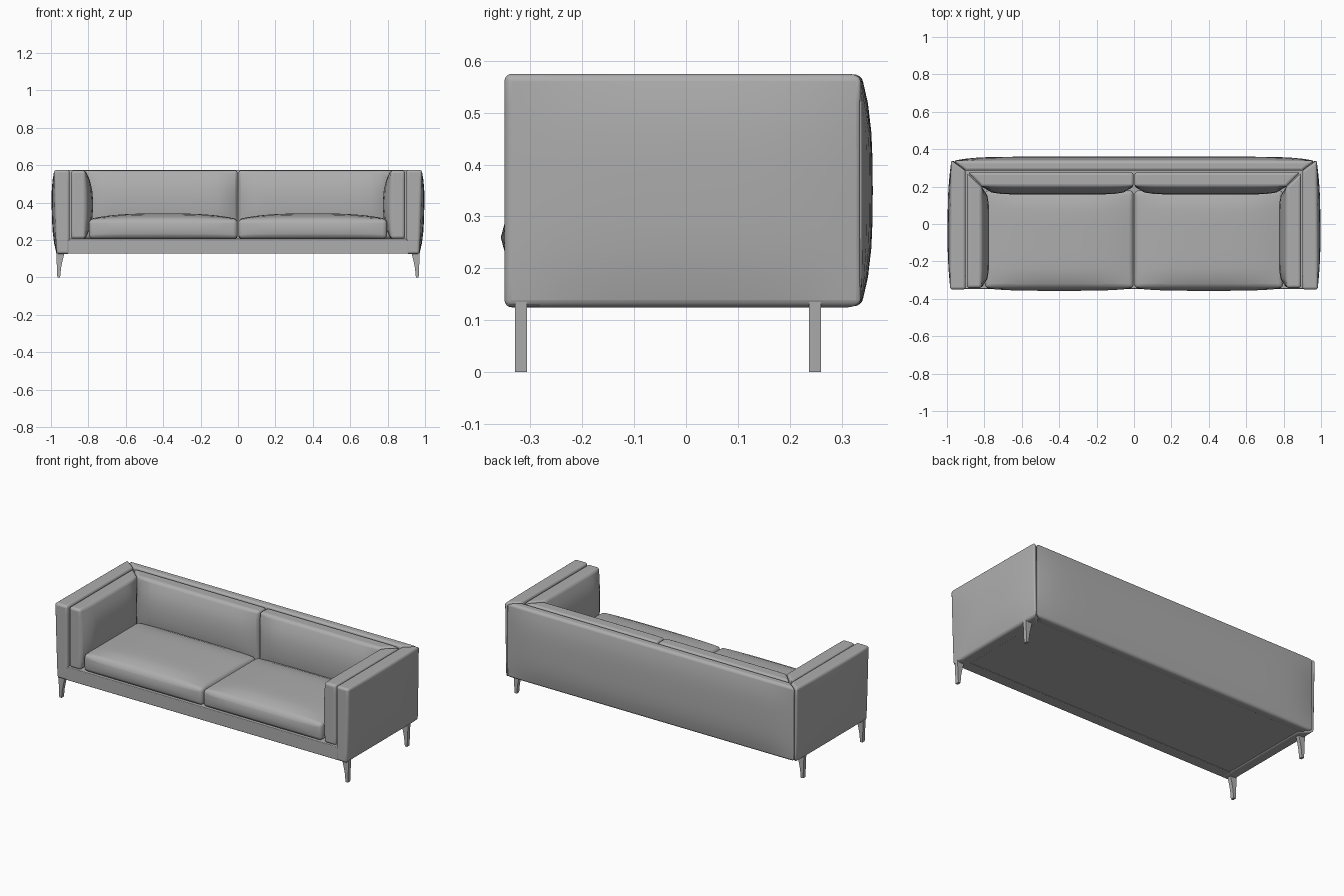
import bpy, bmesh, math
from mathutils import Vector

cube = bpy.data.objects.get("Cube")
if cube:
    bpy.data.objects.remove(cube, do_unlink=True)

fabric = bpy.data.materials.new("grey fabric")
fabric.use_nodes = True
GREY = (0.42, 0.42, 0.42, 1)
fabric.diffuse_color = GREY
fabric.node_tree.nodes["Principled BSDF"].inputs["Base Color"].default_value = GREY


def finish(name, bm, bevel):
    bmesh.ops.recalc_face_normals(bm, faces=bm.faces)
    mesh = bpy.data.meshes.new(name)
    bm.to_mesh(mesh)
    bm.free()
    mesh.materials.append(fabric)
    obj = bpy.data.objects.new(name, mesh)
    bpy.context.collection.objects.link(obj)
    if bevel:
        mod = obj.modifiers.new("soft_edges", "BEVEL")
        mod.width = bevel
        mod.segments = 4
        mod.limit_method = "ANGLE"
        mod.angle_limit = math.radians(40)
    bpy.ops.object.select_all(action="DESELECT")
    bpy.context.view_layer.objects.active = obj
    obj.select_set(True)
    bpy.ops.object.shade_smooth_by_angle(angle=math.radians(35))
    return obj


def padded(name, plan, z0, z1, top=None, bulges=(), bevel=0.012, side=1, step=0.055):
    """Box over a four-cornered plan (front-left, front-right, back-right, back-left).
    bulges: (axis, sign, amount, fullness of the two other axes)."""
    low = [Vector((x * side, y, z0)) for x, y in plan]
    high = [Vector((x * side, y, z1)) for x, y in (top or plan)]
    bm = bmesh.new()
    bmesh.ops.create_cube(bm, size=2)
    sizes = ((low[1] - low[0]).length, (low[2] - low[1]).length, z1 - z0)
    for axis, size in enumerate(sizes):
        n = max(1, round(size / step))
        normal = Vector([float(i == axis) for i in range(3)])
        for i in range(1, n):
            bmesh.ops.bisect_plane(bm, geom=bm.verts[:] + bm.edges[:] + bm.faces[:],
                                   plane_co=normal * (2 * i / n - 1), plane_no=normal)
    for v in bm.verts:
        c = v.co.copy()
        u, t, w = [(k + 1) / 2 for k in c]
        ring = [a.lerp(b, w) for a, b in zip(low, high)]
        p = ring[0].lerp(ring[1], u).lerp(ring[3].lerp(ring[2], u), t)
        for axis, sign, amount, powers in bulges:
            puff = amount * (1 + sign * c[axis]) / 2
            for other, power in zip([i for i in range(3) if i != axis], powers):
                puff *= 1 - abs(c[other]) ** power
            p[axis] += sign * puff * (side if axis == 0 else 1)
        v.co = p
    return finish(name, bm, bevel)


def rect(x0, x1, y0, y1):
    return [(x0, y0), (x1, y0), (x1, y1), (x0, y1)]


# Base and mitred front rail
padded("base", rect(-0.93, 0.93, -0.33, 0.31), 0.13, 0.205, bevel=0.004)
padded("front_rail", rect(-0.968, 0.968, -0.347, -0.28), 0.127, 0.207,
       top=rect(-0.9, 0.9, -0.347, -0.28), bevel=0.004)

# Back panel, mitred into the arms
padded("back_panel", [(-0.9, 0.285), (0.9, 0.285), (0.966, 0.338), (-0.966, 0.338)],
       0.127, 0.574, bulges=[(1, 1, 0.022, (10, 3))], bevel=0.014)

for side, tag in ((1, "left"), (-1, "right")):
    # Outer arm panel, leaning out slightly and bulging
    padded("arm_panel_" + tag,
           [(0.9, -0.35), (0.97, -0.35), (0.97, 0.342), (0.9, 0.285)], 0.125, 0.575,
           top=[(0.9, -0.35), (0.984, -0.35), (0.978, 0.342), (0.9, 0.285)],
           bulges=[(0, 1, 0.02, (3, 3))], side=side, bevel=0.014)
    # Inner arm cushion
    padded("arm_cushion_" + tag,
           [(0.815, -0.342), (0.893, -0.342), (0.893, 0.272), (0.815, 0.2)], 0.207, 0.572,
           bulges=[(0, -1, 0.04, (8, 2.5))], side=side, bevel=0.015)
    # Back cushion
    padded("back_cushion_" + tag,
           [(0.002, 0.2), (0.815, 0.2), (0.888, 0.276), (0.002, 0.276)], 0.207, 0.572,
           bulges=[(1, -1, 0.042, (10, 2.5))], side=side, bevel=0.015)
    # Seat cushion
    padded("seat_cushion_" + tag, rect(0.002, 0.797, -0.343, 0.18), 0.207, 0.312,
           bulges=[(2, 1, 0.03, (3, 6)), (1, -1, 0.014, (4, 2))],
           side=side, bevel=0.022)
    # Tapered legs
    for y, end in ((-0.318, "front"), (0.249, "back")):
        bm = bmesh.new()
        profile = [(0.926, 0.135), (0.938, 0.09), (0.946, 0.05), (0.951, 0),
                   (0.966, 0), (0.972, 0.135)]
        face = bm.faces.new([bm.verts.new((x * side, y - 0.0115, z)) for x, z in profile])
        solid = bmesh.ops.extrude_face_region(bm, geom=[face])
        moved = [g for g in solid["geom"] if isinstance(g, bmesh.types.BMVert)]
        bmesh.ops.translate(bm, verts=moved, vec=(0, 0.023, 0))
        finish(f"leg_{end}_{tag}", bm, 0)
